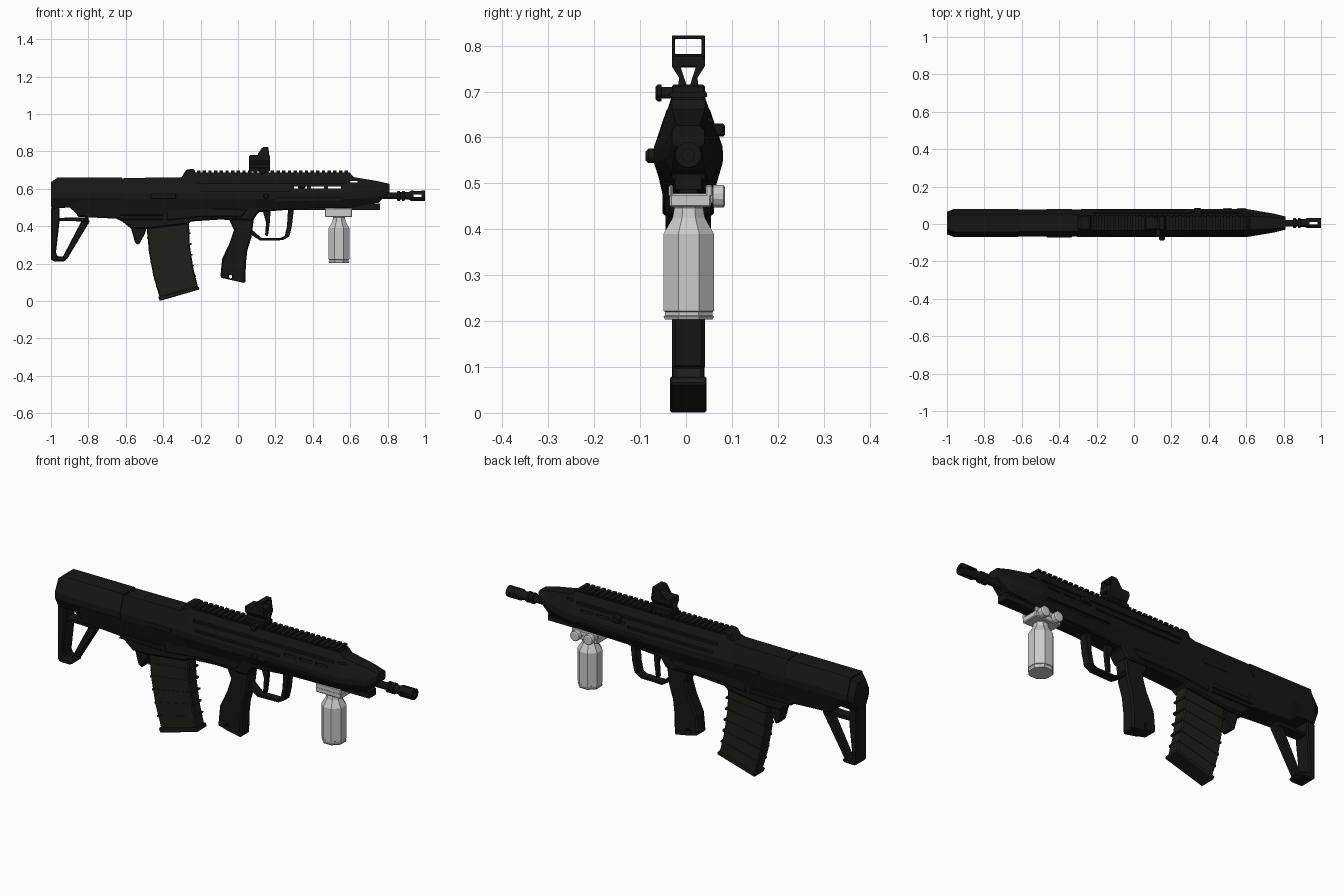
import bpy, bmesh, math
from mathutils import Vector

if "Cube" in bpy.data.objects:
    bpy.data.objects.remove(bpy.data.objects["Cube"])

CY = 0.005  # centre plane of the body


def paint(name, v):
    m = bpy.data.materials.new(name)
    m.diffuse_color = (*v, 1)
    m.use_nodes = True
    m.node_tree.nodes["Principled BSDF"].inputs["Base Color"].default_value = m.diffuse_color
    return m


BLACK = paint("black_polymer", (.008, .008, .008))
OLIVE = paint("magazine_polymer", (.013, .013, .010))


def finish(name, bm, mat=BLACK, bevel=0):
    bmesh.ops.recalc_face_normals(bm, faces=bm.faces)
    me = bpy.data.meshes.new(name)
    bm.to_mesh(me)
    bm.free()
    ob = bpy.data.objects.new(name, me)
    bpy.context.collection.objects.link(ob)
    if mat:
        me.materials.append(mat)
    if bevel:
        b = ob.modifiers.new("bevel", 'BEVEL')
        b.width, b.segments, b.limit_method = bevel, 1, 'ANGLE'
        b.angle_limit = math.radians(40)
    return ob


def prism(name, pts, hw, mat=BLACK, bevel=0, cy=CY):
    """Side profile (x, z) extruded across y."""
    bm = bmesh.new()
    f = bm.faces.new([bm.verts.new((x, cy - hw, z)) for x, z in pts])
    ext = bmesh.ops.extrude_face_region(bm, geom=[f])
    bmesh.ops.translate(bm, vec=(0, 2 * hw, 0),
                        verts=[v for v in ext['geom'] if isinstance(v, bmesh.types.BMVert)])
    return finish(name, bm, mat, bevel)


def add_box(bm, x0, x1, y0, y1, z0, z1):
    vs = bmesh.ops.create_cube(bm, size=1)['verts']
    for v in vs:
        v.co = Vector(((x0 + x1) / 2 + v.co.x * (x1 - x0), (y0 + y1) / 2 + v.co.y * (y1 - y0),
                       (z0 + z1) / 2 + v.co.z * (z1 - z0)))


def boxes(name, items, mat=BLACK, bevel=0):
    bm = bmesh.new()
    for it in items:
        add_box(bm, *it)
    return finish(name, bm, mat, bevel)


def bridge(bm, rings):
    rings = [[bm.verts.new(p) for p in r] for r in rings]
    n = len(rings[0])
    for a, b in zip(rings, rings[1:]):
        for i in range(n):
            bm.faces.new((a[i], a[(i + 1) % n], b[(i + 1) % n], b[i]))
    bm.faces.new(rings[0])
    bm.faces.new(rings[-1][::-1])


def loft(name, stations, bevel=0):
    """Octagonal sections along x: x, z bottom/mid/top, half widths bottom/mid/top."""
    bm = bmesh.new()
    rings = []
    for x, zb, zm, zt, wb, wm, wt in stations:
        half = [(wb, zb), (wm, zm - .015), (wm, zm + .015), (wt, zt)]
        rings.append([(x, CY + w, z) for w, z in half] + [(x, CY - w, z) for w, z in half[::-1]])
    bridge(bm, rings)
    return finish(name, bm, BLACK, bevel)


def turned(name, prof, at, axis, sides=16, mat=BLACK):
    """Radius profile (offset, r) turned around the x, y or z axis."""
    bm = bmesh.new()
    rings = []
    for d, r in prof:
        ring = []
        for i in range(sides):
            a = 2 * math.pi * (i + .5) / sides
            u, v = r * math.cos(a), r * math.sin(a)
            ring.append(Vector({'x': (d, u, v), 'y': (u, d, v), 'z': (u, v, d)}[axis]) + Vector(at))
        rings.append(ring)
    bridge(bm, rings)
    return finish(name, bm, mat)


def cut(ob, cutter):
    m = ob.modifiers.new("cut", 'BOOLEAN')
    m.operation, m.solver, m.object = 'DIFFERENCE', 'EXACT', cutter
    bpy.context.view_layer.objects.active = ob
    bpy.ops.object.modifier_apply(modifier=m.name)
    bpy.data.objects.remove(cutter)


# upper receiver and handguard
body = loft("upper_receiver", [
    (-.61, .46, .56, .658, .05, .073, .045), (-.31, .46, .56, .66, .05, .073, .045),
    (-.25, .47, .56, .683, .05, .075, .038), (.10, .49, .56, .683, .047, .075, .036),
    (.60, .5, .56, .683, .045, .075, .036), (.62, .505, .56, .662, .045, .072, .036),
    (.75, .525, .57, .64, .036, .05, .03), (.81, .58, .602, .626, .028, .035, .024)])
slots = [(x, x + .07, -.2, .2, .601, .611) for x in (.30, .39, .48)]
slots.append((.60, .64, -.2, .2, .634, .642))
for s in (-1, 1):
    y0, y1 = sorted((CY + s * .044, CY + s * .2))
    slots.append((-.22, .58, y0, y1, .628, .642))
    y0, y1 = sorted((CY + s * .060, CY + s * .2))
    slots += [(-.2, .28, y0, y1, .588, .600), (.2, .56, y0, y1, .535, .55)]
cut(body, boxes("slot_cutter", slots))

# stock shell with its rounded rear and rear sleeve
loft("stock_shell", [
    (-1, .5, .56, .635, .036, .06, .032), (-.975, .495, .565, .653, .045, .070, .043),
    (-.90, .50, .565, .655, .046, .072, .045), (-.85, .455, .56, .655, .048, .072, .045),
    (-.61, .44, .56, .655, .048, .072, .045)])
loft("stock_sleeve", [(-.97, .51, .565, .661, .046, .0745, .047),
                      (-.62, .47, .565, .661, .046, .0745, .047)])

# skeleton stock frame
prism("butt_plate", [(-1, .5), (-1, .225), (-.99, .212), (-.93, .212), (-.915, .222), (-.93, .238),
                     (-.965, .238), (-.973, .26), (-.955, .42), (-.955, .5)], .042, bevel=.006)
prism("stock_strut", [(-.83, .44), (-.79, .43), (-.915, .222), (-.94, .23)], .022, bevel=.005)
prism("stock_bar", [(-.965, .428), (-.965, .444), (-.8, .448), (-.8, .425)], .03, bevel=.004)

# lower receiver with magazine well
prism("lower_receiver", [(-.86, .45), (-.65, .44), (-.62, .425), (-.57, .385), (-.49, .385), (-.27, .41),
                         (-.25, .425), (-.1, .435), (.08, .43), (.11, .475), (.3, .49), (.3, .54),
                         (-.86, .54)], .05, bevel=.008)
prism("magazine_release", [(-.575, .40), (-.55, .31), (-.53, .30), (-.5, .355), (-.485, .40)], .03, bevel=.005)
boxes("receiver_ribs", [(-.64 + .01 * i, -.40, CY - .056, CY + .056, .432 + .022 * i, .440 + .022 * i)
                        for i in range(3)], bevel=.003)
prism("well_panel", [(-.38, .43), (-.2, .45), (.02, .45), (.05, .49), (-.38, .5)], .056, bevel=.004)

# curved magazine with ribs and floor plate
L = [(-.49, .41), (-.476, .26), (-.452, .13), (-.418, .015)]
R = [(-.213, .07), (-.238, .17), (-.258, .30), (-.262, .43)]
prism("magazine", L + R, .033, OLIVE, .006)
for i in range(5):
    t = .15 + i * .165
    a = Vector((-.492 + .075 * t ** 1.5, .40 - .39 * t))
    b = Vector((-.256 + .042 * t ** 1.5, .42 - .35 * t))
    prism("magazine_rib", [a, b, b - Vector((0, .009)), a - Vector((0, .009))], .0355, OLIVE)
prism("magazine_floor_plate", [(-.428, .022), (-.418, 0), (-.205, .062), (-.212, .08)], .040, OLIVE, .004)

# pistol grip with its lanyard hole
grip = prism("pistol_grip", [(-.05, .44), (-.022, .38), (-.045, .31), (-.085, .225), (-.095, .125), (.04, .095),
                             (.042, .2), (.05, .27), (.072, .34), (.085, .44)], .036)
cut(grip, turned("hole_cutter", [(-.1, .009), (.1, .009)], (-.04, 0, .13), 'y'))
b = grip.modifiers.new("bevel", 'BEVEL')
b.width, b.limit_method, b.angle_limit = .008, 'ANGLE', math.radians(50)

# trigger and guard
prism("trigger_guard", [(.06, .36), (.12, .322), (.24, .325), (.275, .345), (.288, .40), (.3, .5), (.268, .5),
                        (.262, .40), (.25, .348), (.23, .338), (.125, .337), (.07, .385)], .022, bevel=.003)
prism("trigger", [(.13, .49), (.15, .42), (.145, .35), (.16, .345), (.17, .42), (.175, .49)], .012, bevel=.003)


# accessory rails with teeth
def rail(name, x0, x1, z0, z1, tooth, hw):
    n = round((x1 - x0) / .03)
    p = (x1 - x0) / n
    zt = sorted((z1, z1 + tooth))
    boxes(name, [(x0, x1, CY - hw * .8, CY + hw * .8, z0, z1)] +
          [(x0 + p * i, x0 + p * (i + .6), CY - hw, CY + hw, *zt) for i in range(n)])


rail("top_rail", -.25, .6, .67, .688, .010, .041)
rail("bottom_rail", .30, .76, .487, .52, -.010, .036)
prism("rear_hump", [(-.31, .65), (-.275, .703), (-.235, .706), (-.22, .67)], .038, bevel=.006)

# barrel and slotted muzzle
turned("barrel", [(.6, .018), (.87, .018)], (0, CY, .562), 'x')
muzzle = turned("muzzle_device", [(.85, .018), (.852, .027), (.866, .027), (.868, .02), (.876, .02), (.878, .027),
                                  (.89, .027), (.892, .021), (.915, .021), (.925, .028), (1, .028)],
                (0, CY, .562), 'x')
cut(muzzle, boxes("muzzle_cutter", [(.938, .982, CY - .007, CY + .007, .5, .62)]))
cut(muzzle, boxes("muzzle_cutter", [(.938, .982, CY - .1, CY + .1, .555, .569)]))
cut(muzzle, turned("bore_cutter", [(.93, .014), (1.1, .014)], (0, CY, .562), 'x'))

# controls on both sides
boxes("charging_handle", [(.32, .36, .05, .085, .602, .630)], bevel=.004)
turned("selector", [(-.088, .010), (-.082, .016), (-.06, .016)], (.15, 0, .56), 'y', 12)
boxes("ejection_cover", [(-.47, -.33, CY - .076, CY + .076, .545, .575)], bevel=.004)

# reflex sight: base, riser arms, window hood, clamp knob
boxes("sight_base", [(.06, .17, CY - .036, CY + .036, .692, .715)], bevel=.004)
for s in (-1, 1):
    bm = bmesh.new()
    arm = [(.004, .712), (.036, .755), (.036, .78), (.022, .78), (.022, .75), (.0, .722)]
    arm = [(.022, .712), (.020, .73), (.036, .755), (.036, .77), (.022, .77), (.004, .715)]
    bridge(bm, [[(x, CY + s * y, z) for y, z in arm] for x in (.06, .17)])
    finish("sight_riser", bm)
boxes("sight_deck", [(.06, .17, CY - .036, CY + .036, .752, .78)], bevel=.004)
hood = prism("sight_hood", [(.10, .775), (.125, .815), (.135, .822), (.162, .822), (.168, .775)], .036, bevel=.005)
cut(hood, boxes("window_cutter", [(0, .3, CY - .029, CY + .029, .782, .814)]))
turned("sight_knob", [(-.066, .015), (-.062, .019), (-.054, .019), (-.053, .013), (-.03, .013)],
       (.13, 0, .697), 'y', 12)

# vertical foregrip with clamp
turned("foregrip", [(.203, .056), (.210, .0595), (.212, .056), (.220, .056), (.222, .0595), (.39, .0595),
                    (.425, .038), (.446, .034), (.46, .042)], (.54, .006, 0), 'z', 8, None)
boxes("foregrip_clamp", [(.465, .61, -.036, .055, .448, .478), (.465, .61, -.038, -.028, .470, .497),
                         (.465, .61, .042, .058, .470, .497)], None, .004)
for x in (.50, .575):
    turned("clamp_screw", [(.045, .016), (.058, .016), (.059, .025), (.082, .025), (.085, .02)],
           (x, 0, .472), 'y', 12, None)
